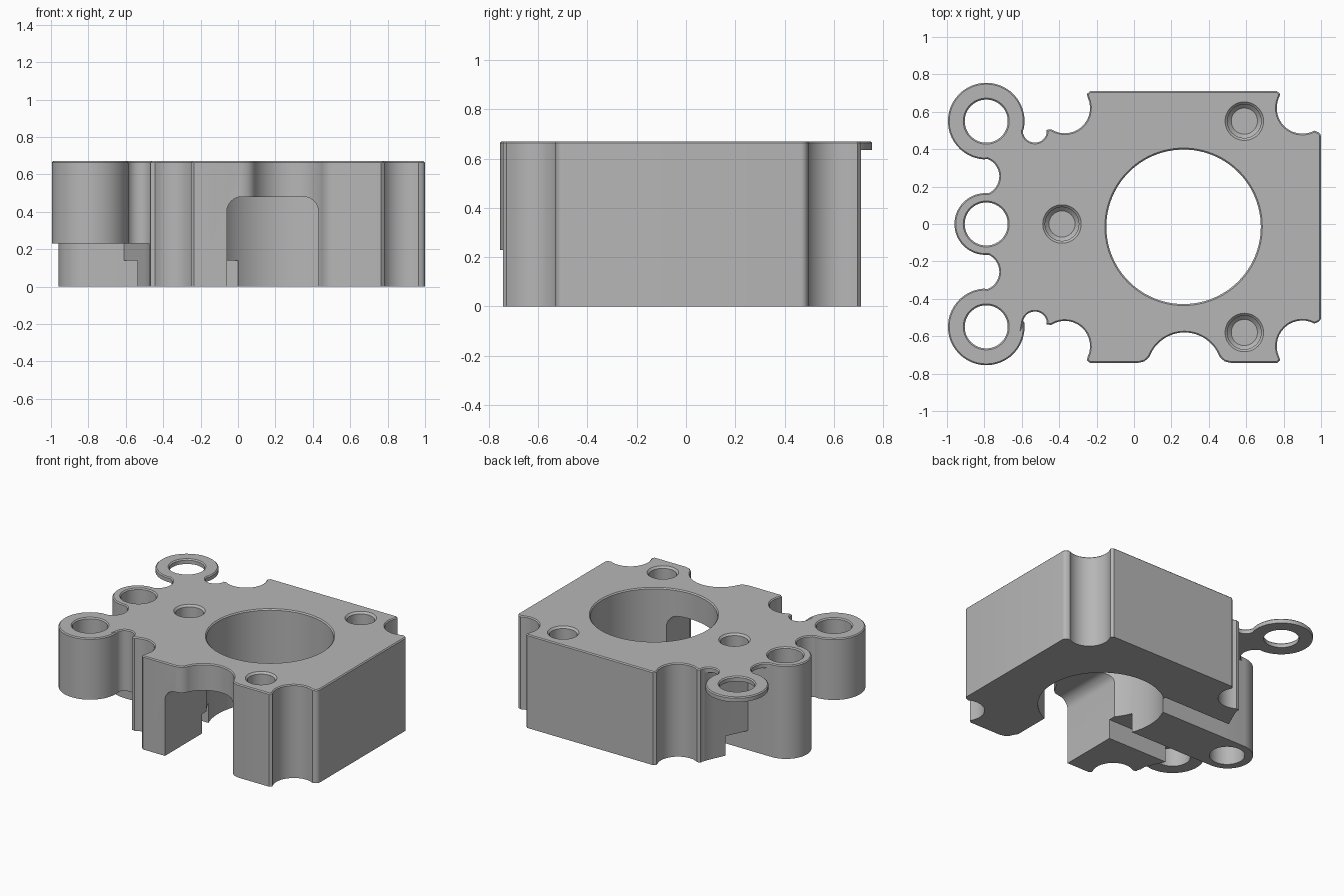
import bpy, bmesh
from math import sin, cos, radians, pi

cube = bpy.data.objects.get("Cube")
if cube:
    bpy.data.objects.remove(cube, do_unlink=True)

H = 0.67
EAR_X, EAR_Y = -0.79, 0.55

grey = bpy.data.materials.new("cast_grey")
grey.use_nodes = True
grey.diffuse_color = (0.47, 0.47, 0.47, 1)
grey.node_tree.nodes["Principled BSDF"].inputs["Base Color"].default_value = grey.diffuse_color


def arc(cx, cy, r, a0, a1, n=14):
    angles = [radians(a0 + (a1 - a0) * i / n) for i in range(n + 1)]
    return [(cx + r * cos(a), cy + r * sin(a)) for a in angles]


def make(name, bm):
    bmesh.ops.recalc_face_normals(bm, faces=bm.faces[:])
    mesh = bpy.data.meshes.new(name)
    bm.to_mesh(mesh)
    bm.free()
    mesh.materials.append(grey)
    obj = bpy.data.objects.new(name, mesh)
    bpy.context.collection.objects.link(obj)
    return obj


def prism(name, pts, z0, z1, bevel=0):
    """Extruded outline, optionally with a softened top rim."""
    bm = bmesh.new()
    base = bm.faces.new([bm.verts.new((x, y, z0)) for x, y in pts])
    top = bmesh.ops.extrude_face_region(bm, geom=[base])["geom"]
    bmesh.ops.translate(bm, verts=[g for g in top if isinstance(g, bmesh.types.BMVert)],
                        vec=(0, 0, z1 - z0))
    bmesh.ops.recalc_face_normals(bm, faces=bm.faces[:])
    if bevel:
        rim = [e for e in bm.edges if all(v.co.z > z1 - 1e-4 for v in e.verts)]
        bmesh.ops.bevel(bm, geom=rim, offset=bevel, segments=1, affect='EDGES')
    return make(name, bm)


def lathe(name, x, y, profile, n=64):
    """Closed round solid from (radius, height) rings."""
    bm = bmesh.new()
    rings = [[bm.verts.new((x + r * cos(2 * pi * i / n), y + r * sin(2 * pi * i / n), z))
              for i in range(n)] for r, z in profile]
    for a, b in zip(rings, rings[1:]):
        for i in range(n):
            j = (i + 1) % n
            bm.faces.new((a[i], a[j], b[j], b[i]))
    bm.faces.new(rings[0])
    bm.faces.new(rings[-1])
    return make(name, bm)


def half_outline(d):
    """Half of the outline, right edge to left ear; d pushes the body side outward."""
    pts = arc(0.97, 0.465 + d, 0.03, 0, 75, 5)
    pts += arc(0.9, 0.62 + d, 0.137, -62, -205)
    pts += [(0.782, 0.695 + d), (0.765, 0.71 + d)]
    left = [(-0.235, 0.71 + d), (-0.252, 0.695 + d)]
    left += arc(-0.37, 0.62 + d, 0.135, 25, -123)
    left += [(-0.468, 0.503 + d)]
    left += arc(-0.53, 0.5 + d, 0.065, -12, -176)
    left += arc(EAR_X, EAR_Y, 0.205, -10, 266, 36)
    left += arc(-0.82, 0.255, 0.1, 68, -63)
    left += arc(-0.795, 0, 0.165, 87, 176, 16)
    return pts, left


# Main casting, with the round bay in the front edge
back_right, back_left = half_outline(0)
front_right, front_left = half_outline(0.033)
bay = [(0.02, -0.743), (0.055, -0.735)] + arc(0.27, -0.78, 0.2, 160, 20, 24) + [(0.485, -0.735), (0.52, -0.743)]
mirror = lambda pts: [(x, -y) for x, y in reversed(pts)]
outline = back_right + back_left + mirror(front_left) + bay + mirror(front_right)
block = prism("mounting_block", outline, 0, H, bevel=0.007)

cutters = []

# Hollows under the ears: deep at the back, shallow at the front
side = [(-1.2, 0.165), (-0.61, 0.165), (-0.5, 0.4), (-0.475, 0.46), (-0.475, 1), (-1.2, 1)]
cutters.append(prism("back_ear_relief", side, -0.1, 0.635))
cutters.append(prism("front_ear_relief", mirror(side), -0.1, 0.23))

# Low channels beside the centre bar
for s in (1, -1):
    channel = [(-1.2, 0.165 * s), (0.0, 0.165 * s), (0.0, 0.32 * s), (-1.2, 0.32 * s)]
    cutters.append(prism("channel", channel, -0.1, 0.14))

# Arched front opening
arch = [(-0.06, -0.1), (0.43, -0.1)] + arc(0.35, 0.4, 0.08, 0, 90, 8) + arc(0.02, 0.4, 0.08, 90, 180, 8)
bm = bmesh.new()
front = [bm.verts.new((x, -0.9, z)) for x, z in arch]
rear = [bm.verts.new((x, -0.1, z)) for x, z in arch]
bm.faces.new(front)
bm.faces.new(rear)
for i in range(len(arch)):
    j = (i + 1) % len(arch)
    bm.faces.new((front[i], front[j], rear[j], rear[i]))
cutters.append(make("front_opening", bm))


# Bore and ear holes run through; screw holes are blind with a drill point
def through(name, x, y, r, n=64):
    return lathe(name, x, y, [(r, -0.1), (r, H - 0.008), (r + 0.008, H), (r + 0.008, H + 0.1)], n)


cutters.append(through("main_bore", 0.265, -0.015, 0.413, 96))
for y in (-EAR_Y, 0, EAR_Y):
    cutters.append(through("ear_hole", EAR_X, y, 0.115))
for x, y in ((0.59, 0.55), (0.59, -0.58), (-0.385, 0)):
    cutters.append(lathe("screw_hole", x, y, [(0.07, 0.3), (0.09, 0.32), (0.09, H - 0.013),
                                              (0.103, H), (0.103, H + 0.1)], 48))

# Cut everything out of the block, then drop the cutters
bpy.context.view_layer.objects.active = block
for c in cutters:
    c.hide_render = True
    mod = block.modifiers.new(c.name, 'BOOLEAN')
    mod.operation = 'DIFFERENCE'
    mod.solver = 'EXACT'
    mod.object = c
    bpy.ops.object.modifier_apply(modifier=mod.name)
    bpy.data.objects.remove(c, do_unlink=True)

bpy.ops.object.select_all(action='DESELECT')
block.select_set(True)
bpy.ops.object.shade_smooth_by_angle(angle=radians(30))
